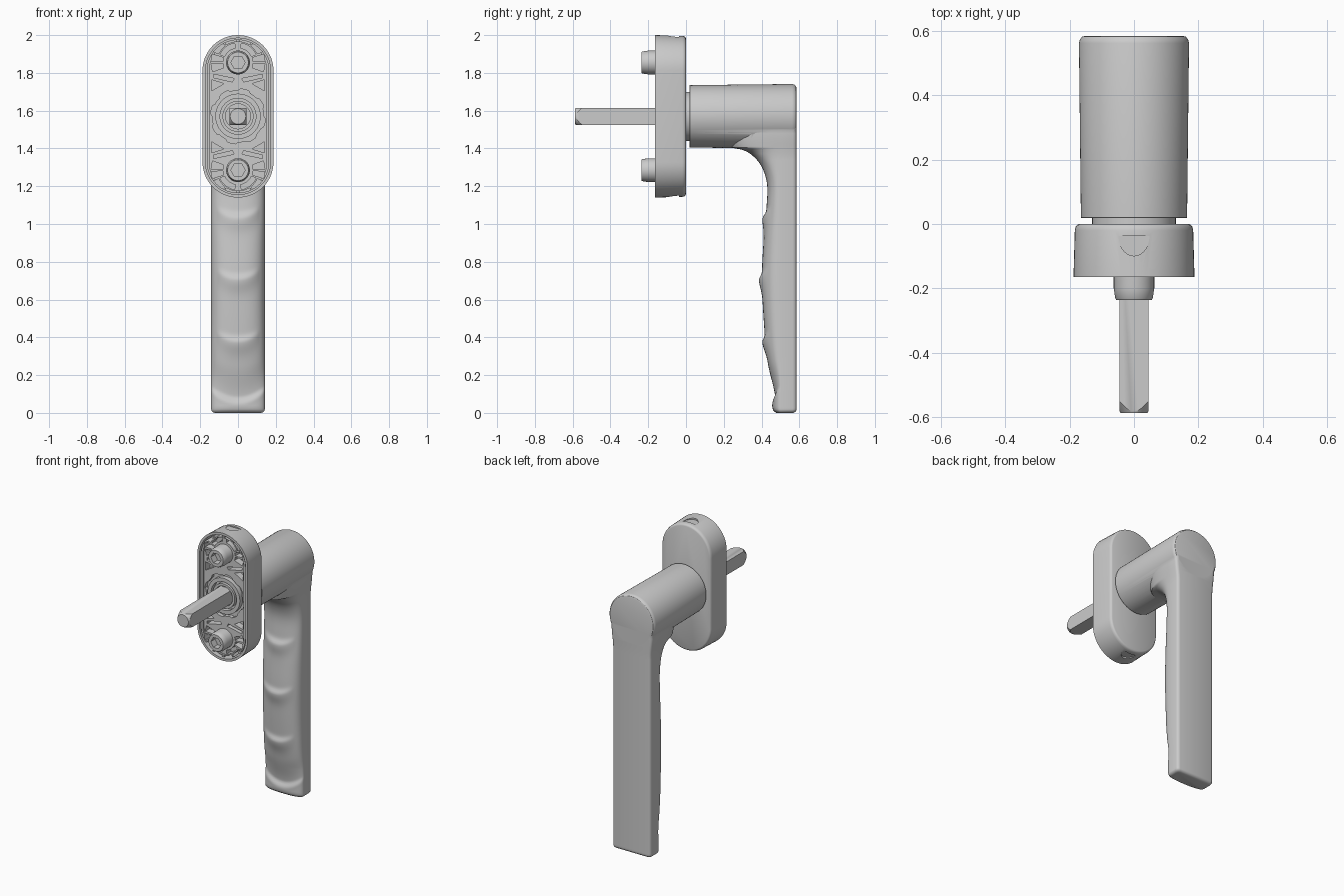
import bpy, bmesh, math
from math import sin, cos, pi, radians

if "Cube" in bpy.data.objects:
    bpy.data.objects.remove(bpy.data.objects["Cube"])

ZC = 1.57      # height of the handle axis
POST = 0.285   # fixing post distance from the axis


def loft(name, rings):
    """Skin a list of equal-length closed rings and cap both ends."""
    bm = bmesh.new()
    rows = [[bm.verts.new(p) for p in r] for r in rings]
    n = len(rows[0])
    for a, b in zip(rows, rows[1:]):
        for i in range(n):
            j = (i + 1) % n
            bm.faces.new((a[i], a[j], b[j], b[i]))
    bm.faces.new(rows[0])
    bm.faces.new(rows[-1])
    bmesh.ops.recalc_face_normals(bm, faces=bm.faces[:])
    me = bpy.data.meshes.new(name)
    bm.to_mesh(me)
    bm.free()
    ob = bpy.data.objects.new(name, me)
    bpy.context.collection.objects.link(ob)
    return ob


def prism(name, pts, y0, y1):
    return loft(name, [[(x, y, z) for x, z in pts] for y in (y0, y1)])


def circle(r, zc=ZC, n=64):
    return [(r * cos(2 * pi * i / n), zc + r * sin(2 * pi * i / n)) for i in range(n)]


def lathe(name, prof, zc=ZC, n=64):
    return loft(name, [[(x, y, z) for x, z in circle(r, zc, n)] for y, r in prof])


def stadium(r, n=28):
    pts = []
    for s in (0, 1):
        for i in range(n + 1):
            a = pi * (i / n + s)
            pts.append((r * cos(a), ZC + (0.242 if s == 0 else -0.242) + r * sin(a)))
    return pts


def boolean(ob, tool, op='DIFFERENCE'):
    m = ob.modifiers.new("bool", 'BOOLEAN')
    m.object, m.operation, m.solver = tool, op, 'EXACT'
    dg = bpy.context.evaluated_depsgraph_get()
    me = bpy.data.meshes.new_from_object(ob.evaluated_get(dg))
    ob.modifiers.clear()
    ob.data = me
    bpy.data.objects.remove(tool)


# Rosette cover with an open front cavity
rosette = loft("rosette_cover", [[(x, y, z) for x, z in stadium(r)] for y, r in
               ((-0.165, 0.188), (-0.02, 0.184), (-0.009, 0.1815), (-0.003, 0.177), (0, 0.17))])
boolean(rosette, prism("cavity", stadium(0.172), -0.2, -0.05))

# Half-round release slots at both ends of the cover
for s in (1, -1):
    arc = [(0.048 * cos(a), -0.037 - 0.062 * sin(a)) for a in [pi * i / 20 for i in range(21)]]
    boolean(rosette, loft("slot", [[(x, y, ZC + s * d) for x, y in arc] for d in (0.418, 0.5)]))

# Ribbed base plate seated in the cavity
base = prism("base_plate", stadium(0.165), -0.158, -0.04)
boolean(base, prism("recess", stadium(0.152), -0.2, -0.145))
gear = []
for i in range(64):
    a = 2 * pi * i / 64
    r = 0.146 if (i // 4) % 2 else 0.136
    gear.append((r * cos(a), ZC + r * sin(a)))
boolean(base, prism("centre_recess", gear, -0.2, -0.12))


def sector(r0, r1, a0, a1):
    ang = [radians(a0 + (a1 - a0) * i / 8) for i in range(9)]
    return ([(r1 * cos(a), r1 * sin(a)) for a in ang] +
            [(r0 * cos(a), r0 * sin(a)) for a in reversed(ang)])


pockets = [sector(0.112, 0.142, 24, 52), sector(0.112, 0.142, 57, 86),
           sector(0.078, 0.104, 24, 80), sector(0.08, 0.142, 3, 18),
           sector(0.08, 0.142, -20, -3),
           [(0.02, -0.085), (0.13, -0.062), (0.13, -0.08), (0.03, -0.103)],
           [(0.075, -0.112), (0.14, -0.092), (0.14, -0.15)]]
for s in (1, -1):
    for m in (1, -1):
        for p in pockets:
            boolean(base, prism("pocket", [(m * x, ZC + s * (POST + z)) for x, z in p], -0.2, -0.1))

# Bearing rings around the spindle
rings = [lathe(nm, ((-0.1, ro), (-0.152, ro), (-0.152, ri), (-0.105, ri)))
         for nm, ro, ri in (("outer_ring", 0.12, 0.095), ("inner_ring", 0.082, 0.066))]

# Fixing posts with hexagonal sockets
posts = []
for nm, s in (("upper_post", 1), ("lower_post", -1)):
    z = ZC + s * POST
    p = lathe(nm, ((-0.08, 0.063), (-0.2, 0.063), (-0.232, 0.058), (-0.236, 0.055)), z, 48)
    boolean(p, prism("socket", circle(0.038, z, 6), -0.3, -0.19))
    posts.append(p)

# Square spindle with a conically chamfered tip
h = 0.045
spindle = prism("spindle", [(-h, ZC - h), (h, ZC - h), (h, ZC + h), (-h, ZC + h)], -0.588, 0.1)
boolean(spindle, lathe("tip_cone", ((-0.6, 0.034), (-0.545, 0.067), (0.2, 0.067))), 'INTERSECT')

# Collar between cover and handle
collar = lathe("collar", ((-0.03, 0.13), (0.05, 0.13)))

# Front edge of the grip seen from the side: (z, y)
EDGE = [(0, .477), (.015, .461), (.05, .457), (.085, .472), (.25, .436), (.4, .418),
        (.7, .402), (.9, .41), (1.1, .427), (1.2, .43), (1.27, .415), (1.33, .383),
        (1.375, .335), (1.395, .29), (1.405, .24), (1.52, .22)]


def edge(z):
    z = min(max(z, 0), 1.52)
    k = max(i for i in range(len(EDGE) - 1) if EDGE[i][0] <= z)

    def slope(i):
        a, b = EDGE[max(i - 1, 0)], EDGE[min(i + 1, len(EDGE) - 1)]
        return (b[1] - a[1]) / (b[0] - a[0])
    (z0, y0), (z1, y1) = EDGE[k], EDGE[k + 1]
    d = z1 - z0
    t = (z - z0) / d
    return ((1 + 2 * t) * (1 - t) ** 2 * y0 + t * (1 - t) ** 2 * d * slope(k) +
            t * t * (3 - 2 * t) * y1 + t * t * (t - 1) * d * slope(k + 1))


def finger_ridge(x, z):
    out = 0
    for z0 in (1.03, 0.705, 0.375):
        d = z - z0 - 3 * x * x
        out += 0.016 * math.exp(-(d / (0.022 if d > 0 else 0.06)) ** 2)
    return out * max(0, 1 - (x / 0.115) ** 2)


def grip_section(z):
    e = 0.02 - math.sqrt(0.0004 - (0.02 - z) ** 2) if z < 0.02 else 0
    t = min(max((z - 1.34) / 0.16, 0), 1)
    w = 0.142 + 0.013 * t * t * (3 - 2 * t) - e
    back, ys, pts = 0.585 - e, 0.505, []
    for i in range(37):
        a = -pi / 2 + pi * i / 36
        x = w * math.copysign(abs(sin(a)) ** 0.8, a)
        zz = max(min(z, 0.03), z - 3 * x * x) if z < 0.2 else z - 3 * x * x * max(0, 1 - (z - .2) / .2)
        y = ys - (ys - edge(zz)) * max(cos(a), 0) ** 0.8 - finger_ridge(x, z)
        pts.append((x, y, z))
    corner = [(w, back - 0.02), (w - 0.003, back - 0.009), (w - 0.009, back - 0.003), (w - 0.02, back)]
    pts += [(x, y, z) for x, y in corner] + [(-x, y, z) for x, y in reversed(corner)]
    return pts


# Handle: round neck united with the contoured grip
levels = ([0, 0.0015, 0.005, 0.01, 0.015] + [0.02 + 0.01 * i for i in range(125)] +
          [1.27 + 0.005 * i for i in range(30)] + [1.43, 1.45, 1.48, 1.51])
handle = lathe("handle", ((0.018, 0.163), (0.02, 0.165), (0.562, 0.171), (0.574, 0.168),
                          (0.582, 0.161), (0.585, 0.151)), n=96)
boolean(handle, loft("grip", [grip_section(z) for z in levels]), 'UNION')

# Smooth shading with crisp edges
bpy.ops.object.select_all(action='DESELECT')
for ob in [rosette, base, spindle, collar, handle] + rings + posts:
    ob.select_set(True)
bpy.context.view_layer.objects.active = handle
bpy.ops.object.shade_smooth_by_angle(angle=radians(32))
